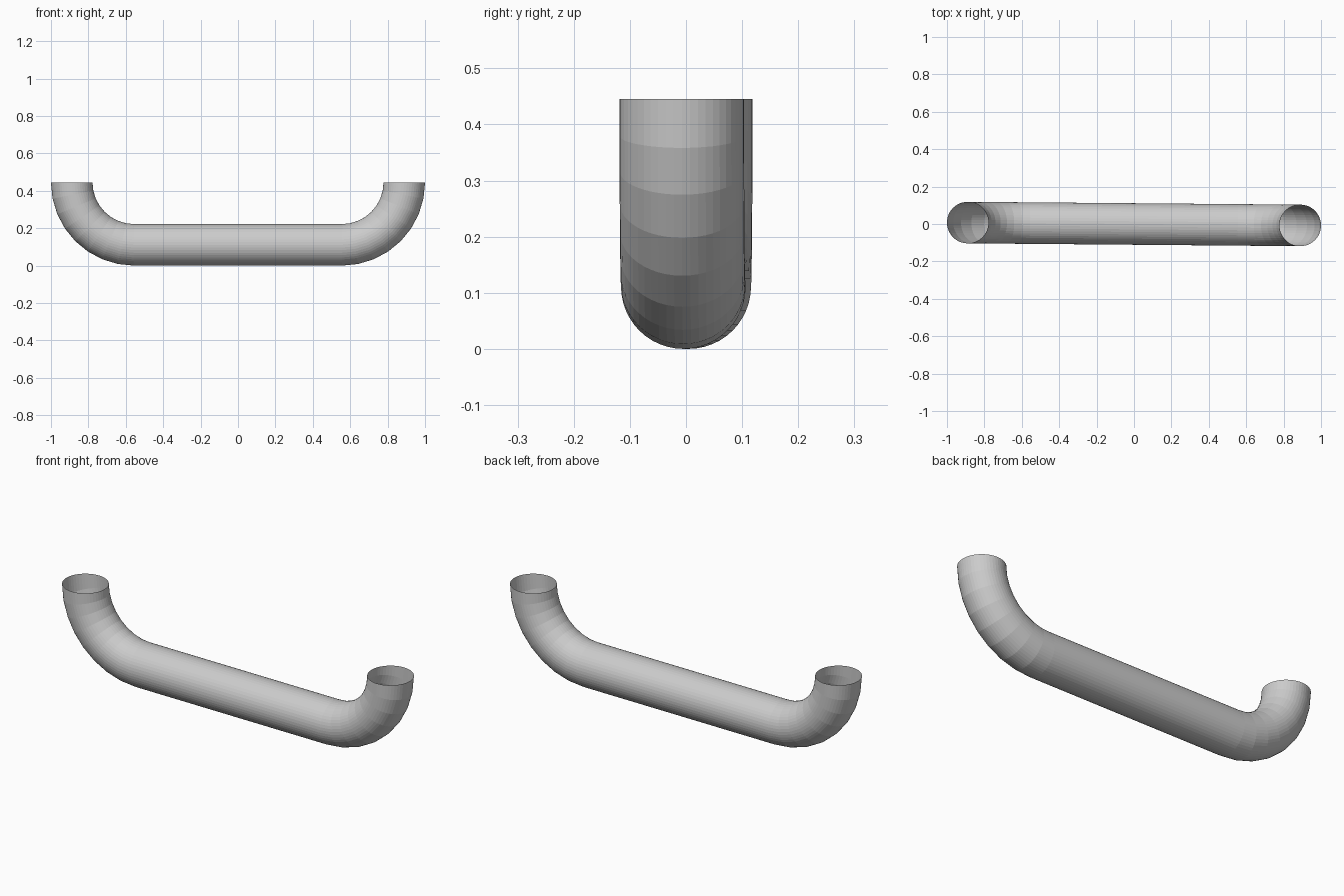
import bpy, bmesh
from math import sin, cos, pi

if "Cube" in bpy.data.objects:
    bpy.data.objects.remove(bpy.data.objects["Cube"])

R, BEND, SIDES, STEPS = 0.111, 0.334, 48, 8   # tube radius, bend radius
CX, CZ = 0.555, 0.445                         # bend centre

# Centre line: left bend, straight run, right bend, with its tilt angle
path = []
for i in range(STEPS + 1):
    a = pi / 2 * (1 - i / STEPS)
    path.append((-CX - BEND * sin(a), CZ - BEND * cos(a), -a))
path += [(-x, z, -a) for x, z, a in reversed(path)]

# Open tube swept along the centre line, yawed very slightly
bm = bmesh.new()
rings = []
for x, z, a in path:
    ring = []
    for k in range(SIDES):
        t = 2 * pi * k / SIDES
        px, pz = x - R * cos(t) * sin(a), z + R * cos(t) * cos(a)
        ring.append(bm.verts.new((px, R * sin(t) - 0.0085 * x, pz)))
    rings.append(ring)
for r0, r1 in zip(rings, rings[1:]):
    for k in range(SIDES):
        n = (k + 1) % SIDES
        bm.faces.new((r0[k], r1[k], r1[n], r0[n]))
bmesh.ops.recalc_face_normals(bm, faces=bm.faces)
me = bpy.data.meshes.new("bent_tube")
bm.to_mesh(me)
bm.free()
tube = bpy.data.objects.new("bent_tube", me)
bpy.context.collection.objects.link(tube)

# Plain grey
mat = bpy.data.materials.new("light_grey")
mat.diffuse_color = (0.6, 0.6, 0.6, 1)
mat.use_nodes = True
mat.node_tree.nodes["Principled BSDF"].inputs["Base Color"].default_value = mat.diffuse_color
me.materials.append(mat)
